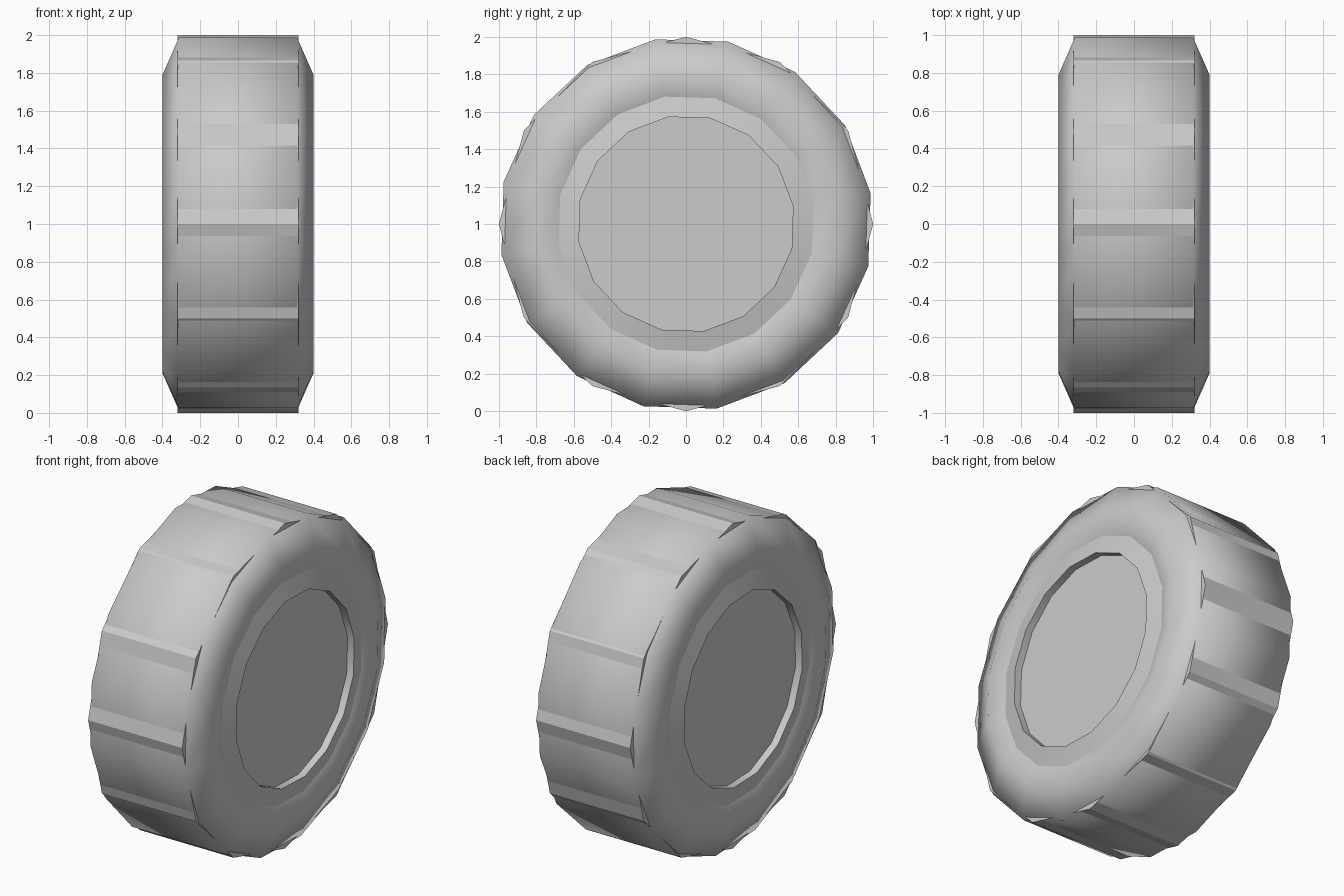
import bpy
import bmesh
from math import cos, sin, pi, radians

cube = bpy.data.objects.get("Cube")
if cube:
    bpy.data.objects.remove(cube, do_unlink=True)

# One plain grey for the whole wheel
grey = bpy.data.materials.new("light_grey")
grey.use_nodes = True
colour = (0.6, 0.6, 0.6, 1)
grey.diffuse_color = colour
grey.node_tree.nodes["Principled BSDF"].inputs["Base Color"].default_value = colour


def lathe_x(name, profile, sides, offset, smooth, sharp_radii=()):
    """Turn (x, radius) points around the x axis and cap both ends."""
    bm = bmesh.new()
    rings = []
    for x, r in profile:
        angles = [radians(offset) + 2 * pi * i / sides for i in range(sides)]
        rings.append([bm.verts.new((x, r * cos(a), r * sin(a))) for a in angles])
    for a, b in zip(rings, rings[1:]):
        for i in range(sides):
            j = (i + 1) % sides
            bm.faces.new((a[i], a[j], b[j], b[i])).smooth = smooth
    for ring in (rings[0], rings[-1]):
        bm.faces.new(ring)
    bmesh.ops.recalc_face_normals(bm, faces=bm.faces)
    # Keep chosen rims crisp
    for (x, r), ring in zip(profile, rings):
        if r in sharp_radii:
            for i in range(sides):
                bm.edges.get((ring[i], ring[(i + 1) % sides])).smooth = False
    mesh = bpy.data.meshes.new(name)
    bm.to_mesh(mesh)
    bm.free()
    mesh.materials.append(grey)
    obj = bpy.data.objects.new(name, mesh)
    obj.location.z = 1
    bpy.context.collection.objects.link(obj)
    return obj


# Tyre with rounded shoulders, dished sidewalls and recessed hubs
HUB, RIM = 0.58, 0.69
half = [(0.345, HUB), (0.39, HUB), (0.365, RIM), (0.4, 0.8), (0.313, 1.0)]
profile = half + [(-x, r) for x, r in reversed(half)]
lathe_x("tyre", profile, 16, 9.4, True, (HUB, RIM))

# Twelve-sided tread drum whose corners break through as ridges
lathe_x("tread_ridges", [(-0.32, 1.0), (0.32, 1.0)], 12, 0, False)
